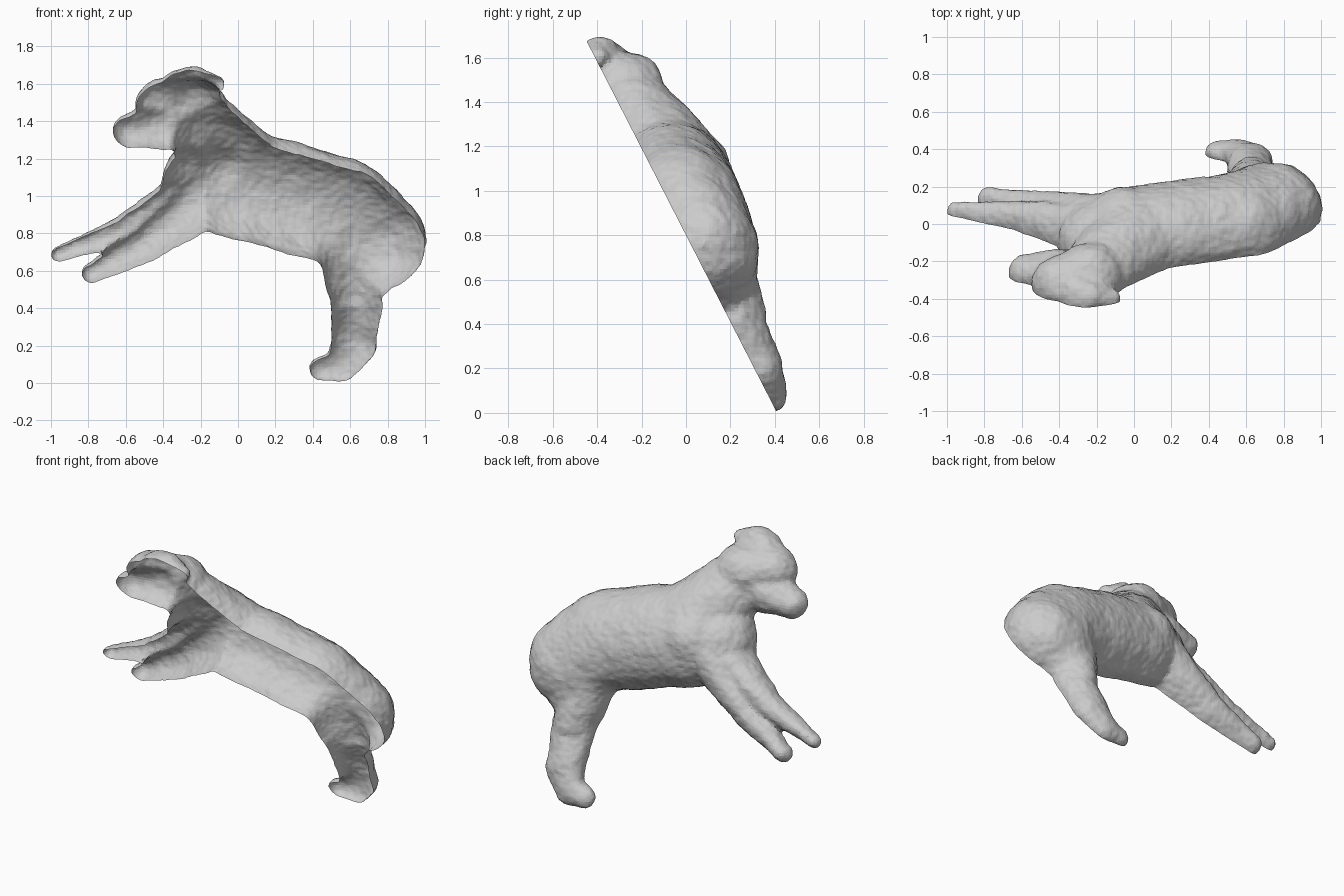
import bpy, bmesh
from mathutils import Matrix, Vector, noise

if "Cube" in bpy.data.objects:
    bpy.data.objects.remove(bpy.data.objects["Cube"])

# The model is a half shell of a dog relief, lying on a tilted cut plane
N = Vector((0, 0.89, 0.456))      # bulge direction
V = Vector((0, -0.456, 0.89))     # "up" inside the plane
bm = bmesh.new()


def on_plane(x, z):
    return Vector((x, 0.41 - 0.512 * z, z))


def limb(bulge, *pts, steps=8):
    """Tapered limb through (x, z, radius) points; bulge scales its depth."""
    for a, b in zip(pts, pts[1:]):
        for i in range(steps + 1):
            x, z, r = Vector(a).lerp(Vector(b), i / steps)
            m = Matrix((Vector((1, 0, 0)) * r, V * r, N * r * bulge)).transposed().to_4x4()
            m.translation = on_plane(x, z) + N * 0.2 * r
            bmesh.ops.create_icosphere(bm, subdivisions=3, radius=1, matrix=m)


# Torso, haunch, neck and chest
limb(0.86, (-.16, 1.05, .25), (0, 1.03, .3), (.2, .985, .305), (.55, .885, .3), (.73, .735, .28))
limb(1.0, (.66, .78, .24), (.67, .6, .19))
limb(0.92, (0, 1.08, .28), (-.22, 1.4, .18))
limb(1.2, (-.05, 1.03, .24), (-.26, 1.02, .15))
# Head, muzzle, and crown running into the ear flap
limb(1.1, (-.23, 1.43, .18), (-.41, 1.48, .135))
limb(1.0, (-.4, 1.365, .135), (-.575, 1.34, .095))
limb(1.1, (-.31, 1.57, .1), (-.24, 1.595, .09), (-.115, 1.595, .048))
# Two front legs
limb(1.4, (-.25, .99, .14), (-.6, .8, .085), (-.96, .685, .04))
limb(1.45, (-.17, .98, .165), (-.5, .72, .09), (-.78, .58, .055))
# Hind leg: thigh, then shank and foot
limb(1.1, (.61, .74, .2), (.63, .42, .13))
limb(0.82, (.635, .42, .14), (.62, .2, .125), (.55, .085, .09), (.45, .07, .07))

mesh = bpy.data.meshes.new("parts")
bm.to_mesh(mesh)
bm.free()
dog = bpy.data.objects.new("dog_shell", mesh)
bpy.context.collection.objects.link(dog)

# Fuse the parts into one skin and soften the joins
fuse = dog.modifiers.new("fuse", 'REMESH')
fuse.mode = 'VOXEL'
fuse.voxel_size = 0.016
soften = dog.modifiers.new("soften", 'SMOOTH')
soften.factor = 0.5
soften.iterations = 6
dg = bpy.context.evaluated_depsgraph_get()
skin = bpy.data.meshes.new_from_object(dog.evaluated_get(dg))
dog.modifiers.clear()
dog.data = skin
bpy.data.meshes.remove(mesh)

# Lumpy coat, then open the shell along the plane
bm = bmesh.new()
bm.from_mesh(skin)
bm.normal_update()
for v in bm.verts:
    v.co += v.normal * (0.008 * noise.noise(v.co * 9) + 0.004 * noise.noise(v.co * 30))
bmesh.ops.bisect_plane(bm, geom=bm.verts[:] + bm.edges[:] + bm.faces[:],
                       plane_co=on_plane(0, 0), plane_no=N, clear_inner=True)
for f in bm.faces:
    f.smooth = False
bm.to_mesh(skin)
bm.free()
skin.update()
